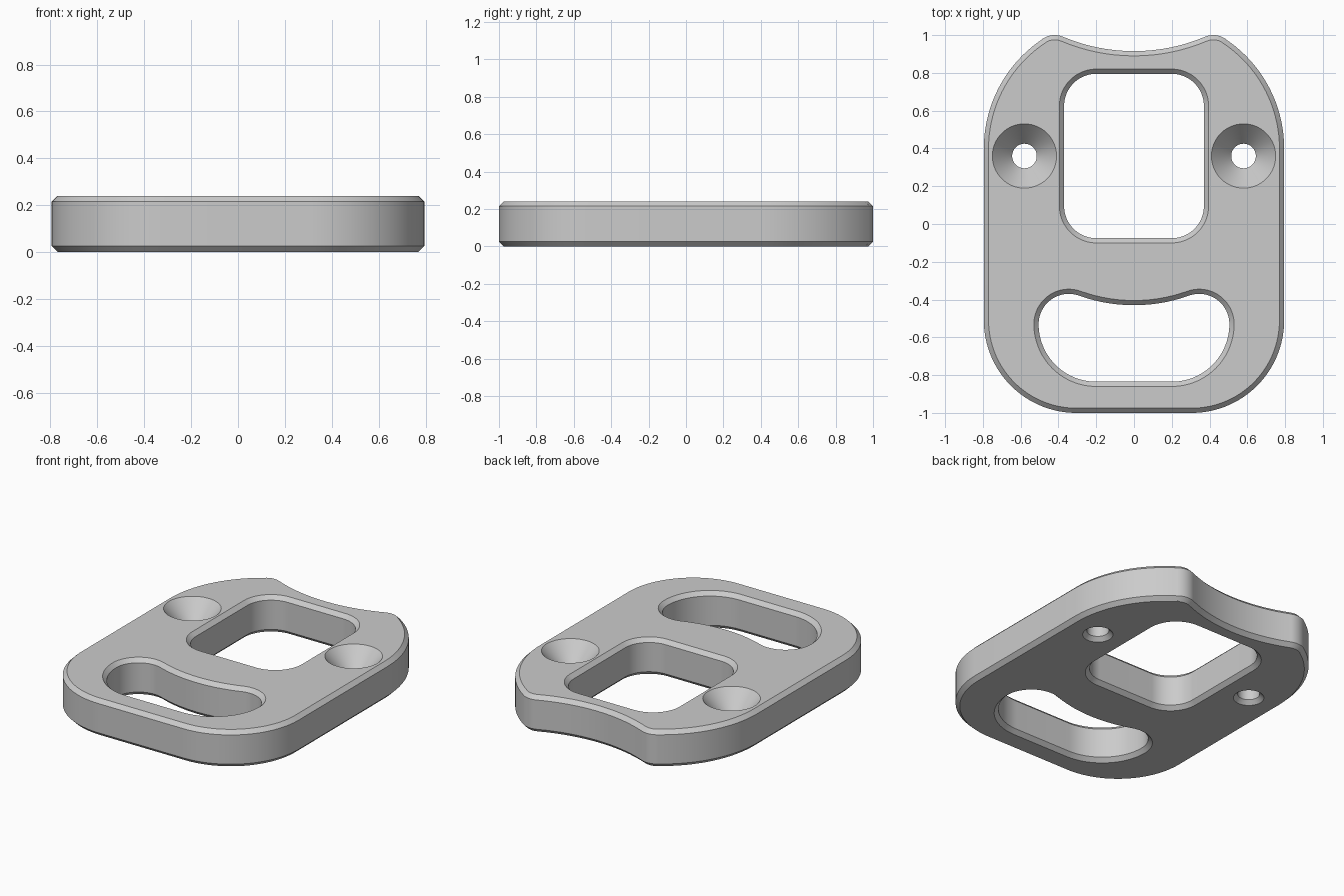
import bpy, bmesh
from math import radians, degrees, cos, sin, atan2

if "Cube" in bpy.data.objects:
    bpy.data.objects.remove(bpy.data.objects["Cube"])

H, C = 0.24, 0.025          # plate thickness, chamfer size


def arc(cx, cy, r, a0, a1, flip=1):
    """Arc as (x, y, normal x, normal y); flip=-1 for concave stretches."""
    n = max(3, round(abs(a1 - a0) / 3))
    out = []
    for i in range(n + 1):
        a = radians(a0 + (a1 - a0) * i / n)
        out.append((cx + r * cos(a), cy + r * sin(a), flip * cos(a), flip * sin(a)))
    return out


def clean(points):
    """Drop coincident neighbours in a closed loop."""
    out = []
    for p in points:
        if not out or abs(p[0] - out[-1][0]) + abs(p[1] - out[-1][1]) > 1e-3:
            out.append(p)
    if abs(out[0][0] - out[-1][0]) + abs(out[0][1] - out[-1][1]) < 1e-3:
        out.pop()
    return out


def mirrored(half):
    return clean(half + [(-x, y, -nx, ny) for x, y, nx, ny in reversed(half)])


def add_walls(bm, loop, profile):
    """Sweep a (z, offset) profile round a loop; return bottom and top edges."""
    rings = [[bm.verts.new((x + nx * d, y + ny * d, z)) for x, y, nx, ny in loop]
             for z, d in profile]
    n = len(loop)
    for a, b in zip(rings, rings[1:]):
        for i in range(n):
            j = (i + 1) % n
            bm.faces.new((a[i], a[j], b[j], b[i]))
    return [[bm.edges.get((r[i], r[(i + 1) % n])) for i in range(n)]
            for r in (rings[0], rings[-1])]


# Outer outline: round lower corners, curved shoulders, horn tips, concave top
s = degrees(atan2(0.485, 0.32))
t = degrees(atan2(0.995, -0.42))
outline = mirrored(arc(0.305, -0.51, 0.49, -90, 0) + arc(0.10, 0.40, 0.695, 0, s)
                   + arc(0.42, 0.885, 0.115, s, t)
                   + arc(0, 1.88, 0.965, t - 180, -90, -1))

# Rounded square window
window = mirrored(arc(0.2, 0.095, 0.17, -90, 0) + arc(0.2, 0.625, 0.17, 0, 90))

# Bean-shaped slot
u = degrees(atan2(0.962, -0.345))
slot = mirrored(arc(0.2, -0.53, 0.305, -90, 0) + arc(0.345, -0.53, 0.16, 0, u)
                + arc(0, 0.432, 0.862, u - 180, -90, -1))

outer_profile = [(0, -C), (C, 0), (H - C, 0), (H, -C)]
hole_profile = [(0, C), (C, 0), (H - C, 0), (H, C)]
screw_profile = [(0, C), (C, 0), (0.12, 0), (H, 0.105)]

parts = [(outline, outer_profile), (window, hole_profile), (slot, hole_profile)]
# Countersunk screw holes
for side in (-1, 1):
    parts.append((clean(arc(side * 0.58, 0.36, 0.065, 0, 360)), screw_profile))

bm = bmesh.new()
bottom, top = [], []
for loop, profile in parts:
    lo, hi = add_walls(bm, loop, profile)
    bottom += lo
    top += hi

# Flat faces with the openings left free
bmesh.ops.triangle_fill(bm, use_beauty=True, edges=bottom, normal=(0, 0, -1))
bmesh.ops.triangle_fill(bm, use_beauty=True, edges=top, normal=(0, 0, 1))
bmesh.ops.recalc_face_normals(bm, faces=bm.faces[:])

mesh = bpy.data.meshes.new("buckle_plate")
bm.to_mesh(mesh)
bm.free()
plate = bpy.data.objects.new("buckle_plate", mesh)
bpy.context.collection.objects.link(plate)

grey = bpy.data.materials.new("light grey")
grey.diffuse_color = (0.6, 0.6, 0.6, 1)
grey.use_nodes = True
grey.node_tree.nodes["Principled BSDF"].inputs["Base Color"].default_value = grey.diffuse_color
mesh.materials.append(grey)

bpy.context.view_layer.objects.active = plate
plate.select_set(True)
bpy.ops.object.shade_smooth_by_angle(angle=radians(30))
